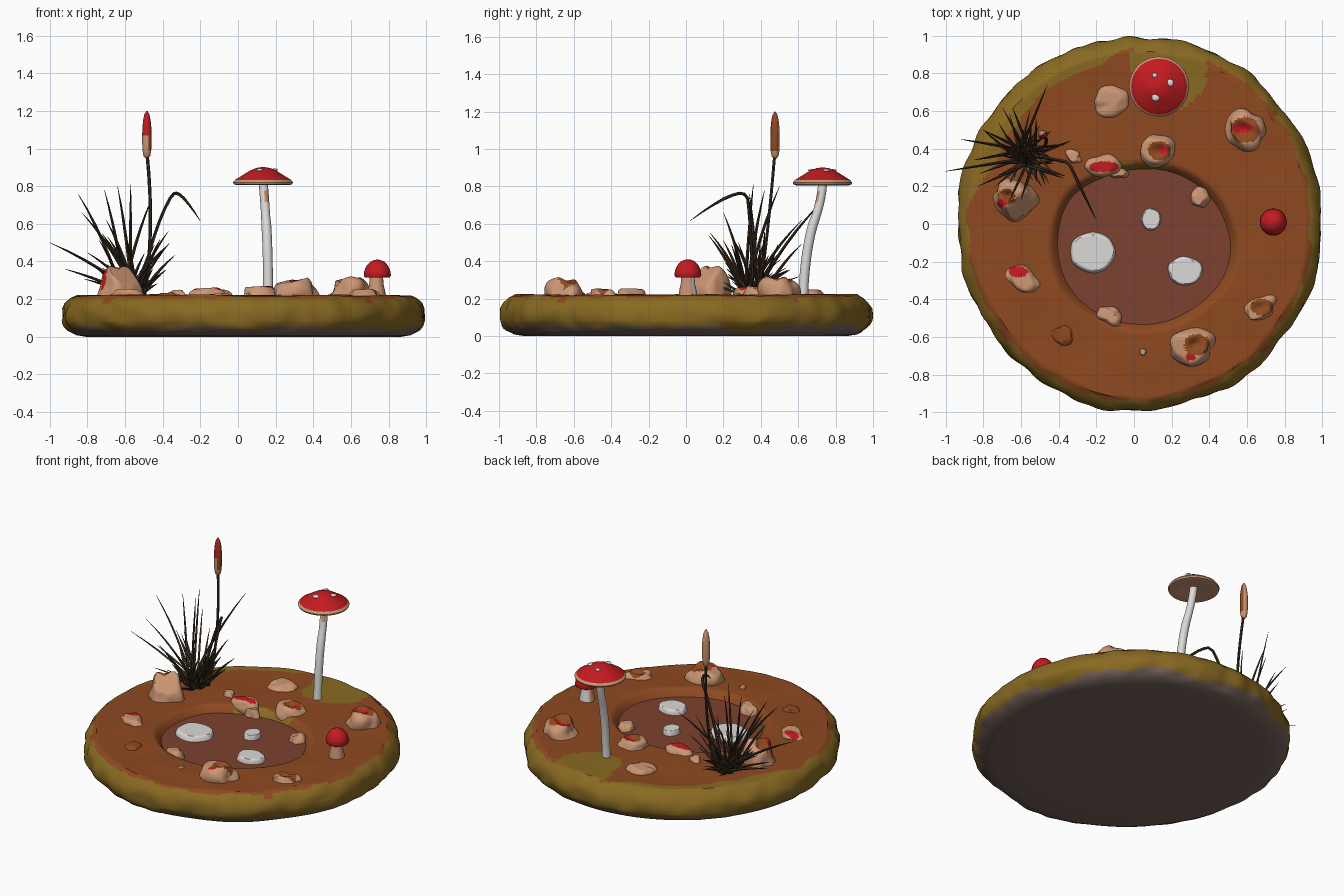
import bpy, bmesh, math, random
from mathutils import Vector, noise

random.seed(4)
cube = bpy.data.objects.get("Cube")
if cube:
    bpy.data.objects.remove(cube)


def material(name, r, g, b):
    m = bpy.data.materials.new(name)
    m.use_nodes = True
    m.diffuse_color = (r, g, b, 1)
    m.node_tree.nodes["Principled BSDF"].inputs["Base Color"].default_value = (r, g, b, 1)
    return m


moss = material("moss olive", .25, .143, .016)
soil = material("soil brown", .27, .067, .015)
stone = material("base grey", .18, .125, .1)
water = material("murky water", .2, .054, .029)
tan = material("tan", .6, .31, .175)
red = material("red", .54, .011, .015)
white = material("off white", .72, .7, .68)
reed = material("dark reed", .042, .026, .013)


def finish(name, bm, mats, rule=None, angle=50):
    """Turn a bmesh into a smooth object; rule picks a material index per face."""
    bmesh.ops.recalc_face_normals(bm, faces=bm.faces)
    bm.normal_update()
    if rule:
        for f in bm.faces:
            f.material_index = rule(f.calc_center_median(), f.normal)
    me = bpy.data.meshes.new(name)
    bm.to_mesh(me)
    bm.free()
    for m in mats:
        me.materials.append(m)
    ob = bpy.data.objects.new(name, me)
    bpy.context.collection.objects.link(ob)
    bpy.ops.object.select_all(action='DESELECT')
    ob.select_set(True)
    bpy.context.view_layer.objects.active = ob
    bpy.ops.object.shade_smooth_by_angle(angle=math.radians(angle))


def bridge(bm, rings):
    """Skin a list of vertex rings and close both ends."""
    for a, b in zip(rings, rings[1:]):
        n = len(a)
        for i in range(n):
            j = (i + 1) % n
            bm.faces.new((a[i], a[j], b[j], b[i]))
    bm.faces.new(rings[0][::-1])
    bm.faces.new(rings[-1])


def loft(bm, pts, radii, sides, upright=False):
    """Round tube along a path with changing radius."""
    rings = []
    for i, p in enumerate(pts):
        t = pts[min(i + 1, len(pts) - 1)] - pts[max(i - 1, 0)]
        t = Vector((0, 0, 1)) if upright else t.normalized()
        u = t.cross(Vector((0, 1, 0))).normalized()
        v = t.cross(u)
        ring = []
        for k in range(sides):
            a = math.tau * k / sides
            ring.append(bm.verts.new(p + radii[i] * (u * math.cos(a) + v * math.sin(a))))
        rings.append(ring)
    bridge(bm, rings)


def lathe(bm, x, y, profile, sides=40):
    loft(bm, [Vector((x, y, z)) for r, z in profile], [r for r, z in profile], sides, True)


def arc(a, b, c, n):
    """Quadratic curve from a to c, pulled toward b."""
    a, b, c = Vector(a), Vector(b), Vector(c)
    return [a * (1 - t) ** 2 + b * 2 * t * (1 - t) + c * t * t for t in [i / n for i in range(n + 1)]]


def smooth(t):
    t = min(max(t, 0), 1)
    return t * t * (3 - 2 * t)


# Island: round slab with a sunken basin
WATER_Z = .174


def pond_distance(x, y):
    return math.hypot((x - .045) / .455, (y + .12) / .41) + .05 * noise.noise((x * 3, y * 3, 1))


def ground(x, y):
    dip = smooth((1.12 - pond_distance(x, y)) / .22)
    return .22 - .09 * dip + .008 * noise.noise((x * 4, y * 4, 5))


SEGS = 220
edge = [(.3, .004), (.6, .002), (.87, 0), (.92, .008), (.945, .02), (.96, .03), (.973, .042), (.985, .055),
        (.993, .07), (1, .085), (1, .12), (.995, .15), (.98, .178), (.955, .203), (.945, .209), (.935, .214)]
rings = edge + [(.925 - .0125 * i, None) for i in range(73)] + [(.01, None)]
bm = bmesh.new()
loops = []
for f, z in rings:
    loop = []
    for k in range(SEGS):
        a = math.tau * k / SEGS
        c, s = math.cos(a), math.sin(a)
        wob = 1 + .02 * f * noise.noise((c * 2.5, s * 2.5, 0))
        if z and z > .02:
            wob += .016 * noise.noise((c * 9, s * 9, z * 14))
        x, y = .026 + .967 * f * c * wob, .995 * f * s * wob
        h = ground(x, y) if z is None else z
        loop.append(bm.verts.new((x, y, h)))
    loops.append(loop)
bridge(bm, loops)
reach = max(abs(v.co.y) for v in bm.verts)
for v in bm.verts:
    v.co.y /= reach


def ground_colour(c, n):
    if c.z < .05 + .035 * noise.noise((c.x * 4, c.y * 4, 2)):
        return 2
    f = math.hypot((c.x - .026) / .967, c.y)
    deg = math.degrees(math.atan2(c.y, c.x))
    wave = .03 * noise.noise((c.x * 7, c.y * 7, 8))
    bare = .945 - .08 * smooth((deg - 80) / 30) * smooth((180 - deg) / 25)
    if f > bare + wave:
        return 0
    if math.hypot(c.x - .18, (c.y - .81) * .9) < .2 + wave:
        return 0
    if 1 < pond_distance(c.x, c.y) < 1.1 + wave * 2 and 58 < deg < 130:
        return 0
    return 1


finish("island", bm, [moss, soil, stone], ground_colour)

# Pond surface
bm = bmesh.new()
bmesh.ops.create_circle(bm, cap_ends=True, segments=64, radius=1)
for v in bm.verts:
    v.co = Vector((.045 + .485 * v.co.x, -.12 + .44 * v.co.y, WATER_Z))
finish("pond_water", bm, [water])


# Rocks and stepping stones; cover is a hollow of soil, blot a red patch (x, y, radius, squash)
def rock(name, x, y, rx, ry, top, turn=0, main=tan, cover=None, blot=None, rough=.3, flat=.8, slope=(.08, 0)):
    bm = bmesh.new()
    bmesh.ops.create_icosphere(bm, subdivisions=4, radius=1)
    seed = Vector((x * 9, y * 9, 3))
    c, s = math.cos(turn), math.sin(turn)
    base = max(ground(x, y), WATER_Z) - .015
    for v in bm.verts:
        n = v.co.copy()
        v.co *= 1 + rough * noise.noise(n * 1.3 + seed)
        v.co.z = min(v.co.z, flat + slope[0] * v.co.x + slope[1] * v.co.y)
        if cover and n.z > 0:
            v.co.z -= .3 * smooth(1 - (n.xy - Vector(cover[:2])).length / cover[2])
    peak = max(v.co.z for v in bm.verts)
    for v in bm.verts:
        px, py = v.co.x * rx, v.co.y * ry
        v.co = Vector((x + c * px - s * py, y + s * px + c * py, base + v.co.z / peak * (top - base)))

    def colour(q, n):
        dx, dy = (q.x - x) / rx, (q.y - y) / ry
        if n.z > .05 and blot and math.hypot(dx - blot[0], (dy - blot[1]) * blot[3]) < blot[2]:
            return 2
        if n.z > .2 and cover and math.hypot(dx - cover[0], dy - cover[1]) < cover[2]:
            return 1
        return 0
    finish(name, bm, [main, soil, red], colour)


rock("back_pebble", -.12, .65, .095, .08, .25, .2)
rock("pond_back_rock", .125, .39, .1, .085, .27, 0, cover=(.1, 0, .6), blot=(.3, .05, .28, 1))
rock("red_slab", -.16, .31, .095, .06, .262, 0, blot=(0, -.1, .85, 1.8), rough=.2)
rock("slab_foot", -.08, .27, .05, .03, .23)
rock("reed_pebble", -.32, .36, .045, .035, .25, -.5)
rock("tall_rock", -.63, .13, .125, .11, .375, -.3, cover=(-.4, .1, .4), blot=(-.6, -.2, .2, 1),
     flat=.85, slope=(-.55, .3))
rock("left_rock", -.59, -.29, .1, .06, .255, -.5, blot=(-.25, .6, .5, 1))
rock("buried_rock", -.38, -.59, .055, .055, .235, 0, main=soil)
rock("pond_front_rock", -.13, -.49, .07, .055, .232, -.3)
rock("tiny_pebble", .05, -.68, .02, .02, .235)
rock("front_rock", .31, -.65, .12, .095, .315, .2, cover=(.2, .1, .58), blot=(-.1, -.6, .2, 1), slope=(.25, .05))
rock("right_rock", .67, -.45, .09, .065, .255, .5, cover=(.1, .15, .68))
rock("pond_right_rock", .35, .14, .05, .055, .22)
rock("back_right_rock", .59, .5, .115, .1, .32, -.2, cover=(0, 0, .68), blot=(-.15, .1, .5, 2), slope=(.25, 0))
for i, (x, y, rx, ry) in enumerate([(-.22, -.15, .122, .11), (.09, .025, .053, .06), (.27, -.25, .092, .078)]):
    rock("stepping_stone_%d" % i, x, y, rx, ry, .207, 0, white, rough=.1, flat=.45, slope=(0, 0))

# Tall mushroom
bm = bmesh.new()
path = arc((.16, .625, .19), (.16, .635, .45), (.15, .68, .6), 6) + arc((.147, .695, .64), (.14, .73, .75), (.133, .73, .83), 6)
loft(bm, path, [.03] + [.026] * 6 + [.024] * 7, 16)
finish("tall_mushroom_stem", bm, [white, tan],
       lambda c, n: int(.7 < c.z < .79 and n.x > 0 and n.y < -.5))
bm = bmesh.new()
lathe(bm, .133, .73, [(.002, .825), (.08, .816), (.14, .806), (.155, .81), (.159, .82), (.148, .834),
                      (.125, .848), (.095, .867), (.065, .885), (.035, .897), (.002, .902)])
finish("tall_mushroom_cap", bm, [tan, red], lambda c, n: int(c.z > .834))

# Cap spots
for i, (x, y, r) in enumerate([(.11, .79, .014), (.192, .75, .02), (.115, .673, .022)]):
    bm = bmesh.new()
    bmesh.ops.create_icosphere(bm, subdivisions=2, radius=1)
    for v in bm.verts:
        v.co = Vector((x + v.co.x * r, y + v.co.y * r, .886 + v.co.z * .008))
    finish("cap_spot_%d" % i, bm, [white])

# Small mushroom
bm = bmesh.new()
lathe(bm, .735, .01, [(.05, .2), (.047, .24), (.038, .28), (.035, .33)], 20)
finish("small_mushroom_stem", bm, [tan, white], lambda c, n: int(n.y > .5))
bm = bmesh.new()
lathe(bm, .74, .01, [(.002, .322), (.045, .316), (.065, .314), (.072, .325), (.069, .35), (.057, .378),
                     (.037, .399), (.016, .408), (.002, .41)], 28)
finish("small_mushroom_cap", bm, [red, tan], lambda c, n: int(n.z < -.6))

# Grass clump: a few tall blades, many short ones, and one bent reed
tips = [(-1, .28, .5), (-.85, .34, .76), (-.83, .2, .66), (-.71, .42, .78), (-.64, .5, .8), (-.57, .36, .81),
        (-.46, .74, .73), (-.92, .45, .36), (-.37, .42, .56), (-.7, .62, .62), (-.6, .13, .55)]
for i in range(46):
    a, r = random.uniform(0, math.tau), random.uniform(.1, .27)
    tips.append((-.58 + r * math.cos(a), .36 + r * math.sin(a), random.uniform(.28, .55)))
bm = bmesh.new()
for tip in tips:
    a = random.uniform(0, math.tau)
    root = Vector((-.57 + .045 * math.cos(a), .36 + .045 * math.sin(a), .2))
    tip = Vector(tip)
    mid = root.lerp(tip, .4) + Vector((0, 0, .18 * (tip.z - .2)))
    loft(bm, arc(root, mid, tip, 6), [.007, .008, .0085, .008, .007, .0045, .001], 4)
bend = arc((-.53, .36, .2), (-.45, .35, .58), (-.36, .33, .735), 6) + arc((-.34, .31, .76), (-.31, .25, .785), (-.2, .02, .615), 6)
loft(bm, bend, [.009] * 11 + [.007, .005, .001], 5)
finish("grass_clump", bm, [reed])

# Cattail stalk and head
bm = bmesh.new()
loft(bm, arc((-.5, .39, .2), (-.44, .44, .55), (-.483, .474, .97), 8), [.009] * 9, 6)
finish("cattail_stalk", bm, [reed])
bm = bmesh.new()
lathe(bm, -.484, .476, [(.004, .945), (.018, .96), (.023, .99), (.025, 1.03), (.025, 1.07), (.024, 1.11),
                        (.02, 1.15), (.014, 1.18), (.003, 1.2)], 16)


def head_colour(c, n):
    if c.z > 1.06 and n.y < -.2 and n.x < .6:
        return 1
    return 2 if n.x > .3 and n.y < .6 and c.z > 1 else 0


finish("cattail_head", bm, [tan, red, soil], head_colour)
